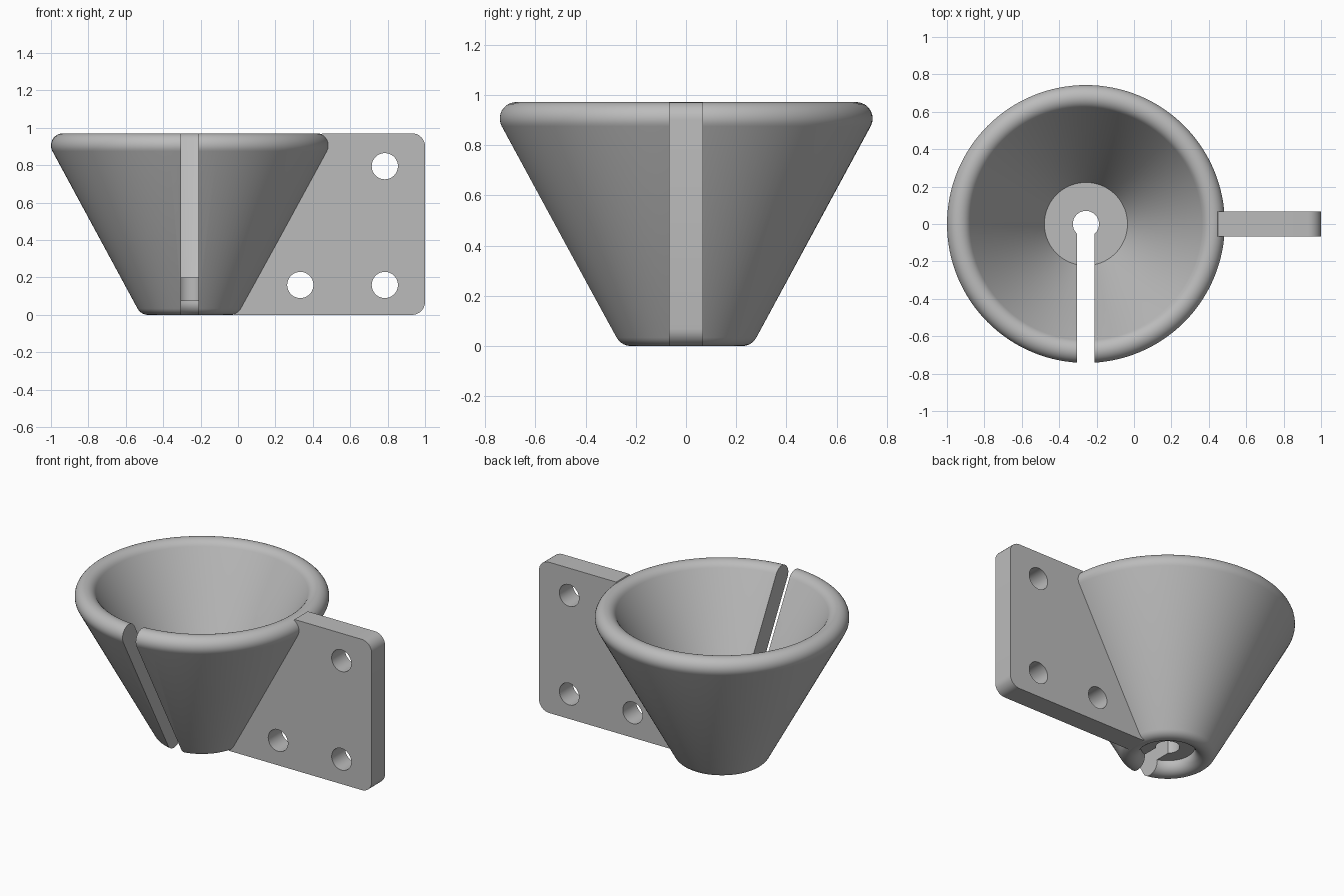
import bpy, bmesh, math
from mathutils import Matrix, Vector

if "Cube" in bpy.data.objects:
    bpy.data.objects.remove(bpy.data.objects["Cube"], do_unlink=True)

CX = -0.257                      # axis of the funnel
R = 0.065                        # half the wall thickness
LOW, HIGH = (0.223, 0.065), (0.678, 0.906)   # (radius, z) of the rounded wall ends
FLOOR_BOTTOM, FLOOR_TOP = 0.075, 0.20
HOLE_R = 0.07
TILT = math.atan2(HIGH[0] - LOW[0], HIGH[1] - LOW[1])

grey = bpy.data.materials.new("light grey")
grey.use_nodes = True
COLOUR = (0.5, 0.5, 0.5, 1)
grey.diffuse_color = COLOUR
grey.node_tree.nodes["Principled BSDF"].inputs["Base Color"].default_value = COLOUR


def make_object(name, bm):
    bmesh.ops.recalc_face_normals(bm, faces=bm.faces)
    mesh = bpy.data.meshes.new(name)
    bm.to_mesh(mesh)
    bm.free()
    mesh.materials.append(grey)
    obj = bpy.data.objects.new(name, mesh)
    bpy.context.collection.objects.link(obj)
    return obj


def arc(centre, radius, start, end, steps):
    return [(centre[0] + radius * math.cos(a), centre[1] + radius * math.sin(a))
            for a in (start + (end - start) * i / steps for i in range(steps + 1))]


def lathe(name, profile, segments):
    """Revolve a closed (radius, z) profile around the funnel axis."""
    bm = bmesh.new()
    rings = []
    for s in range(segments):
        a = 2 * math.pi * s / segments
        rings.append([bm.verts.new((CX + r * math.cos(a), r * math.sin(a), z))
                      for r, z in profile])
    n = len(profile)
    for s in range(segments):
        a, b = rings[s], rings[(s + 1) % segments]
        for i in range(n):
            j = (i + 1) % n
            bm.faces.new((a[i], b[i], b[j], a[j]))
    return make_object(name, bm)


def extrude_outline(name, outline, half):
    """Extrude an (x, z) outline to both sides of y = 0."""
    bm = bmesh.new()
    face = bm.faces.new([bm.verts.new((x, -half, z)) for x, z in outline])
    moved = bmesh.ops.extrude_face_region(bm, geom=[face])["geom"]
    bmesh.ops.translate(bm, vec=(0, 2 * half, 0),
                        verts=[v for v in moved if isinstance(v, bmesh.types.BMVert)])
    return make_object(name, bm)


def cut(target, cutter):
    """Subtract the cutter, then remove it."""
    cutter.hide_render = True
    mod = target.modifiers.new("cut", "BOOLEAN")
    mod.operation, mod.solver, mod.object = "DIFFERENCE", "EXACT", cutter
    bpy.context.view_layer.objects.active = target
    bpy.ops.object.modifier_apply(modifier=mod.name)
    bpy.data.objects.remove(cutter, do_unlink=True)


def shade(obj):
    bpy.ops.object.select_all(action="DESELECT")
    obj.select_set(True)
    bpy.context.view_layer.objects.active = obj
    bpy.ops.object.shade_smooth_by_angle(angle=math.radians(30))


# Funnel: sloping wall with round ends, and a floor with a central hole
recess = math.pi - math.asin((FLOOR_BOTTOM - LOW[1]) / R)
inner_r = (LOW[0] + (FLOOR_TOP - LOW[1]) * math.tan(TILT)) - R / math.cos(TILT)
profile = [(HOLE_R, FLOOR_BOTTOM)]
profile += arc(LOW, R, recess, 2 * math.pi - TILT, 14)
profile += arc(HIGH, R, -TILT, math.pi - TILT, 16)
profile += [(inner_r, FLOOR_TOP), (HOLE_R, FLOOR_TOP)]
funnel = lathe("funnel", profile, 128)

# Slot from the central hole out through the front of the wall
bm = bmesh.new()
bmesh.ops.create_cube(bm, size=1, matrix=Matrix.Translation((CX, -0.5, 0.5))
                      @ Matrix.Diagonal((0.094, 1.0, 1.4, 1)))
cut(funnel, make_object("slot_cutter", bm))
shade(funnel)

# Mounting plate: slanted edge buried in the wall, rounded outer corners
TOP, C = HIGH[1] + R, 0.07
outline = [(-0.02, 0.0)]
outline += arc((1 - C, C), C, -math.pi / 2, 0, 8)
outline += arc((1 - C, TOP - C), C, 0, math.pi / 2, 8)
outline += [(0.45, TOP)]
plate = extrude_outline("mounting_plate", outline, 0.068)

# Screw holes
for x, z in ((0.333, 0.16), (0.785, 0.16), (0.785, 0.795)):
    cut(plate, extrude_outline("hole_cutter", arc((x, z), 0.07, 0, 2 * math.pi * 47 / 48, 47), 0.2))
shade(plate)
